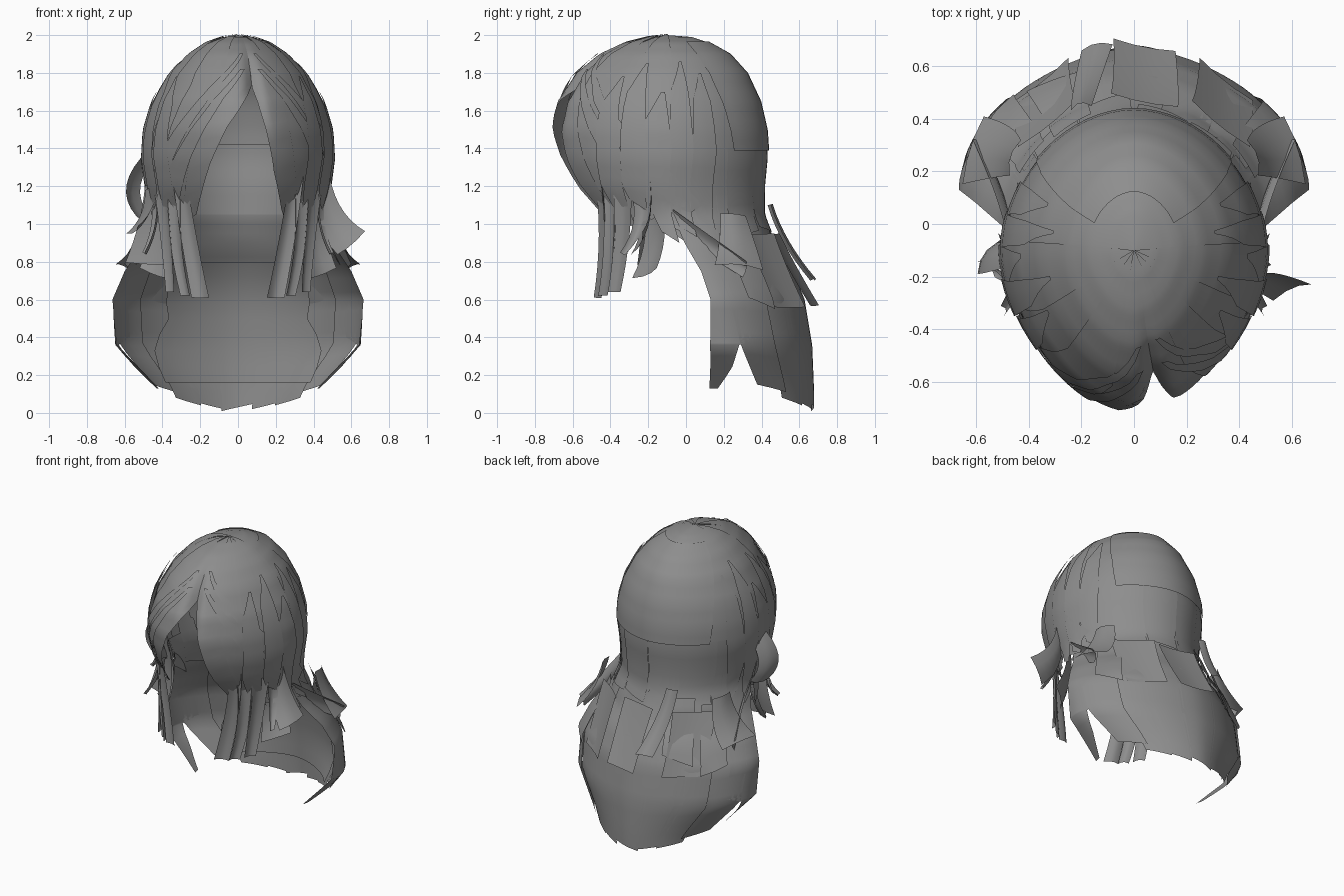
import bpy, math, random
from mathutils import Vector

if "Cube" in bpy.data.objects:
    bpy.data.objects.remove(bpy.data.objects["Cube"])

random.seed(4)
mat = bpy.data.materials.new("hair_grey")
mat.diffuse_color = (0.27, 0.27, 0.27, 1)
mat.use_nodes = True
mat.node_tree.nodes["Principled BSDF"].inputs["Base Color"].default_value = mat.diffuse_color

# Hair envelope per height: z, half width, centre y, back y, front y
LEVELS = [(2.0, 0, -.1, -.1, -.1), (1.99, .08, -.1, .03, -.2), (1.96, .17, -.1, .12, -.33),
          (1.9, .26, -.1, .23, -.46), (1.8, .355, -.1, .32, -.58), (1.65, .44, -.1, .39, -.68),
          (1.5, .485, -.1, .425, -.72), (1.35, .495, -.1, .435, -.7), (1.2, .475, -.1, .42, -.64),
          (1.05, .45, -.06, .42, -.53), (.9, .5, .0, .48, -.42), (.75, .6, .08, .58, -.4),
          (.6, .665, .14, .64, -.4), (.36, .65, .2, .68, -.4), (.12, .44, .32, .69, -.4), (0, .4, .34, .69, -.4)]


def envelope(a, z, off=0):
    """Point on the hair at angle a (0 back, 90 +x, 180 front) and height z."""
    z = max(0, min(2, z))
    for lo, hi in zip(LEVELS[1:], LEVELS):
        if lo[0] <= z <= hi[0]:
            t = (hi[0] - z) / (hi[0] - lo[0])
            w, yc, yb, yf = (hi[k] + (lo[k] - hi[k]) * t for k in range(1, 5))
            break
    r = math.radians(a)
    s, c = math.sin(r), math.cos(r)
    # rounded-diamond section: pointed towards the brow and at the long back
    n = 1.7 if c < 0 or z < .9 else 1.9
    q = (abs(s) ** n + abs(c) ** n) ** (-1 / n)
    # shallow crease at the parting
    k = q * (1 - .09 * math.exp(-((a - 168) / 5) ** 2) * min(1, (2 - z) * 5))
    depth = yb - yc if c > 0 else yc - yf
    f = min(1, (2 - z) * 8)
    return Vector((w * k * s + off * f * s, yc + depth * k * c + off * f * c, z + off * (1 - f)))


def make(name, grid):
    m, n = len(grid), len(grid[0])
    faces = [(i * n + j, i * n + j + 1, (i + 1) * n + j + 1, (i + 1) * n + j)
             for i in range(m - 1) for j in range(n - 1)]
    me = bpy.data.meshes.new(name)
    me.from_pydata([p for row in grid for p in row], [], faces)
    me.polygons.foreach_set("use_smooth", [True] * len(me.polygons))
    me.materials.append(mat)
    ob = bpy.data.objects.new(name, me)
    bpy.context.collection.objects.link(ob)
    return ob


def patch(name, rows, off=0, cols=6, tilt=0, sub=4):
    """Card lying on the envelope; rows are (z, left angle, right angle)."""
    fine = []
    for p, q in zip(rows, rows[1:]):
        fine += [[a + (b - a) * i / sub for a, b in zip(p, q)] for i in range(sub)]
    fine.append(rows[-1])
    grid = []
    for i, (z, a0, a1) in enumerate(fine):
        g = i / (len(fine) - 1)
        grid.append([envelope(a0 + (a1 - a0) * j / cols, z + tilt * (j / cols - .5) * g ** 3, off)
                     for j in range(cols + 1)])
    return make(name, grid)


def lock(name, pts, widths, across, bulge=.02, mirror=False):
    """Free ribbon along a smooth path, bowed slightly outward."""
    P = [Vector(p) for p in pts]
    A = Vector(across).normalized()
    grid, N = [], 8
    for i in range(N + 1):
        t = i / N
        c = P[0] * (1 - t) ** 2 + P[1] * 2 * t * (1 - t) + P[2] * t * t
        d = (P[1] - P[0]) * (1 - t) + (P[2] - P[1]) * t
        n = A.cross(d).normalized()
        w = widths[0] + (widths[1] - widths[0]) * t
        grid.append([c + A * w * s / 2 + n * bulge * (1 - s * s) for s in (-1, -.33, .33, 1)])
    make(name, grid)
    if mirror:
        make(name + "_mirrored", [[Vector((-p.x, p.y, p.z)) for p in reversed(r)] for r in grid])


# Crown cap over the back of the head, and a raised crown layer
patch("crown_back", [(2, -105, 105), (1.96, -105, 105), (1.9, -105, 105), (1.8, -105, 105),
                     (1.65, -100, 100), (1.4, -95, 95)], cols=28)
patch("crown_layer", [(1.96, -62, 62), (1.9, -62, 62), (1.8, -58, 58), (1.6, -52, 52), (1.39, -48, 48)],
      off=.008, cols=18)

# Swept fringe: each side is split in strips from the parting to the temple
TOPS = [2, 1.985, 1.94, 1.87]
EDGE_R = [(1.73, 168), (1.65, 165), (1.5, 161), (1.3, 156), (1.06, 145)]
EDGE_L = [(1.73, 168), (1.65, 175), (1.5, 187), (1.3, 198), (1.04, 211)]
for side, edge, temple, ends in (("right", EDGE_R, 88, (1.04, 1.0, 1.06, .98)),
                                 ("left", EDGE_L, 272, (1.02, 1.0, 1.08, 1.0))):
    for k in range(4):
        rows = []
        for z, a in [(z, 168) for z in TOPS] + edge:
            f0, f1 = k / 4 - .02 * (k > 0), (k + 1) / 4 + .02
            rows.append((z, *sorted((a + (temple - a) * f0, a + (temple - a) * f1))))
        rows[-1] = (ends[k], *rows[-1][1:])
        patch(f"fringe_{side}_{k}", rows, off=.006 * (k % 2), tilt=.06 * (1 if k % 2 else -1))

# Diagonal strands swept from the parting over the fringe
for k, (z0, turn) in enumerate(((1.82, 62), (1.9, 80))):
    for s in (1, -1):
        rows = []
        for i in range(6):
            t = i / 5
            c, h = 168 - s * (8 + turn * t ** .8), 2 + 7 * t
            rows.append((z0 + (1.06 - z0) * t, c - h, c + h))
        patch(f"swept_strand_{k}_{'R' if s > 0 else 'L'}", rows, off=.014, cols=3, tilt=-.08 * s)

# Side strips in front of and behind the ear
for k, (a, zt, zb, wd) in enumerate(((122, 1.78, 1.0, 15), (107, 1.85, 1.1, 14), (95, 1.7, .93, 15),
                                    (82, 1.86, .96, 14), (68, 1.8, 1.0, 15))):
    for s in (1, -1):
        rows = [(zt, s * a * .97, 2), (zt - .15, s * a, wd * .8), (1.4, s * a, wd), (1.2, s * (a + 2), wd),
                (zb, s * (a + 4), wd * .6)]
        patch(f"side_strip_{k}_{'R' if s > 0 else 'L'}", [(z, c - h / 2, c + h / 2) for z, c, h in rows],
              off=(.02 if k < 3 else .008) + .006 * (k % 2), cols=3, tilt=.06 * s)

# Nape layers inside and below the cap
patch("nape_inner", [(1.42, -75, 75), (1.25, -70, 70), (1.05, -35, 35)], off=-.03, cols=16)
patch("neck_panel", [(1.4, -70, 70), (1.1, -65, 65), (.9, -50, 50), (.6, -30, 30)], off=-.025, cols=14)
for k, a in enumerate((-66, -40, -14, 14, 40, 66)):
    patch(f"nape_strip_{k}", [(1.42, a - 14, a + 14), (1.15, a - 14, a + 14),
                              (random.uniform(.86, .98), a - 12, a + 12)],
          off=-.006 + .004 * (k % 2), tilt=random.uniform(-.05, .05))

# Long lower curtain, wrapping around the shoulders
for a, zb in ((0, .03), (24, .04), (44, .06), (66, .13)):
    for s in ((1, -1) if a else (1,)):
        c = s * a
        rows = [(z, c - 13, c + 13) for z in (1.15, .9, .75, .6, .36)] + [(zb, c - 13, c + 13)]
        patch(f"curtain_{a}_{'R' if s > 0 else 'L'}", rows, off=-.012 + .006 * (a % 4), tilt=.04 * s)
patch("curtain_lining", [(.8, -45, 45), (.5, -40, 40), (.16, -70, 70)], off=-.05, cols=14)
for s in (1, -1):
    rows = [(1.15, 60, 92), (.9, 62, 91), (.75, 66, 90), (.6, 66, 91), (.4, 66, 96), (.36, 80, 97), (.13, 102, 106)]
    patch(f"shoulder_panel_{'R' if s > 0 else 'L'}", [(z, *sorted((s * p, s * q))) for z, p, q in rows])

# Upper overlay tiles on the back
for k, (a, z0, z1, h) in enumerate(((-30, 1.02, .66, 10), (-54, .98, .6, 9), (58, .95, .58, 9))):
    patch(f"back_tile_{k}", [(z0, a - h, a + h), ((z0 + z1) / 2, a - h, a + h), (z1, a - h, a + h)],
          off=.02, tilt=.06 * (-1) ** k)
lock("back_tile_centre", [(.04, .47, .95), (.05, .54, .8), (.04, .68, .57)], (.26, .24), (1, -.2, 0), bulge=-.01)
lock("back_tile_side", [(.33, .38, .95), (.35, .44, .78), (.35, .55, .56)], (.28, .26), (-.75, .6, 0),
     bulge=.01, mirror=True)
lock("back_flick", [(-.2, .44, 1.1), (-.19, .5, .9), (-.14, .67, .7)], (.08, .12), (1, .2, 0))

# Face-framing locks
lock("face_lock_inner", [(.31, -.47, 1.25), (.27, -.42, .95), (.2, -.47, .61)], (.08, .1), (1, .4, 0), mirror=True)
lock("face_lock_middle", [(.33, -.42, 1.25), (.36, -.38, .95), (.28, -.44, .62)], (.1, .07), (.8, .8, 0), mirror=True)
lock("face_lock_outer", [(.42, -.34, 1.25), (.38, -.32, .95), (.36, -.38, .64)], (.12, .08), (.6, .9, 0), mirror=True)
lock("cheek_lock", [(.43, -.2, 1.2), (.38, -.12, .95), (.45, -.22, .74)], (.12, .2), (.65, .6, .25), mirror=True)
lock("thin_lock", [(.45, -.25, 1.2), (.42, -.2, 1.0), (.5, -.33, .85)], (.1, .04), (.3, 1, 0), mirror=True)

# Flared tips, different on each side
lock("flare_right", [(.44, -.22, 1.3), (.44, -.18, 1.02), (.6, -.26, .9)], (.1, .2), (.7, .3, .6))
lock("flare_left", [(-.43, -.22, 1.2), (-.42, -.18, 1.0), (-.48, -.2, .79)], (.14, .26), (.9, -.45, -.05))
lock("curl_left", [(-.43, -.1, 1.4), (-.64, -.16, 1.2), (-.5, -.1, 1.04)], (.14, .14), (.5, .8, 0))
lock("temple_spike", [(-.46, -.26, 1.2), (-.46, -.22, 1.05), (-.56, -.17, .97)], (.1, .1), (.6, -.6, .4))

# Shoulder locks drawn across the side, ending in wide tips
lock("shoulder_lock", [(.46, -.08, 1.02), (.5, .1, .9), (.6, .31, .76)], (.12, .09), (.25, .2, .9), mirror=True)
lock("shoulder_tip", [(.45, .25, 1.05), (.48, .28, .88), (.61, .28, .77)], (.14, .27), (.3, -.95, .1), mirror=True)
